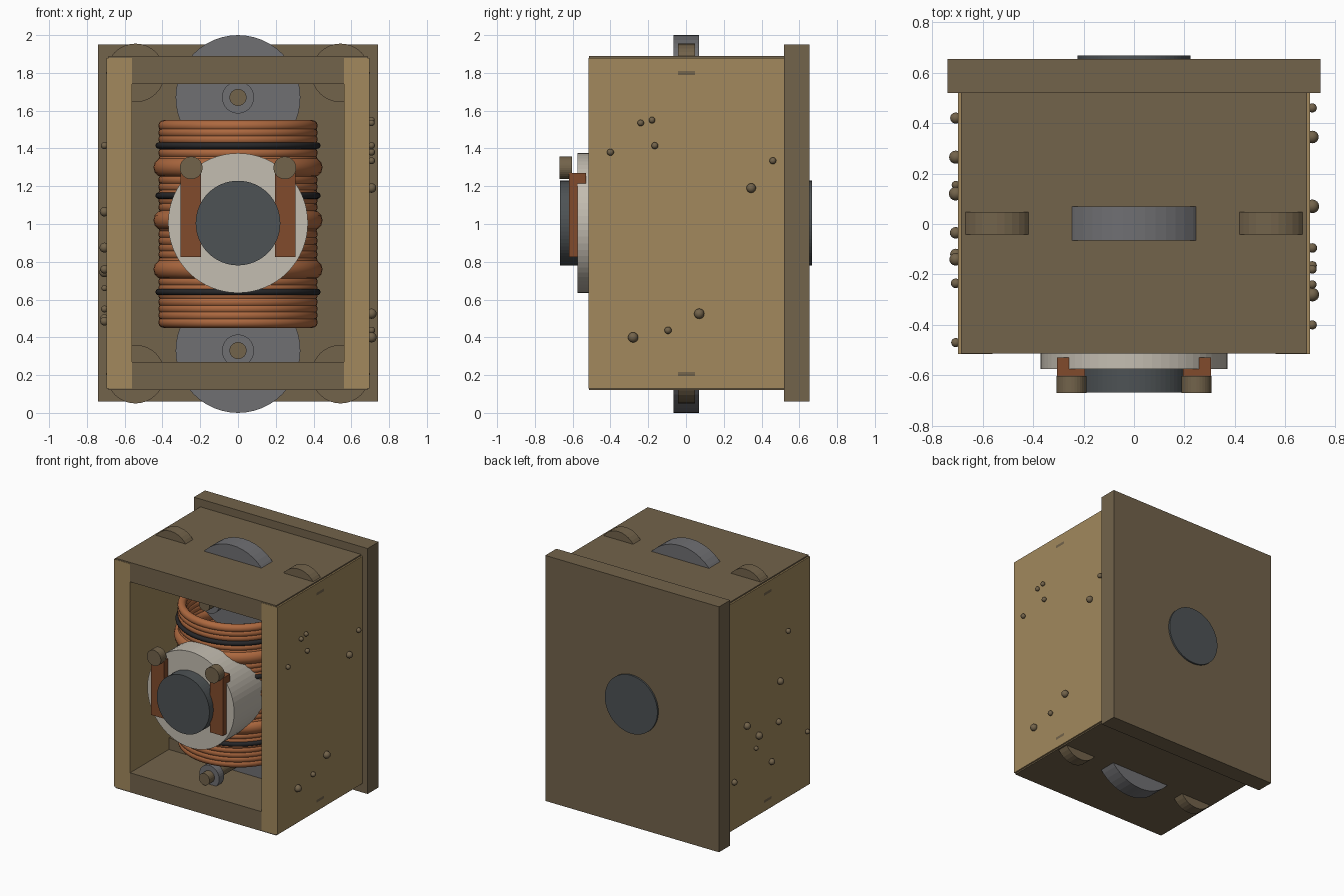
import bpy, math

if "Cube" in bpy.data.objects:
    bpy.data.objects.remove(bpy.data.objects["Cube"])


def mat(name, r, g, b):
    m = bpy.data.materials.new(name)
    m.diffuse_color = (r, g, b, 1)
    m.use_nodes = True
    m.node_tree.nodes["Principled BSDF"].inputs["Base Color"].default_value = m.diffuse_color
    return m


TAN = mat("tan_wood", 0.36, 0.25, 0.11)
BROWN = mat("dark_wood", 0.17, 0.125, 0.07)
STEEL = mat("steel", 0.16, 0.16, 0.17)
IRON = mat("dark_iron", 0.075, 0.085, 0.09)
CREAM = mat("ceramic", 0.55, 0.51, 0.44)
COPPER = mat("copper", 0.42, 0.14, 0.05)
RUST = mat("brush_copper", 0.22, 0.07, 0.025)
BLACK = mat("black_band", 0.02, 0.02, 0.022)


def finish(name, m):
    o = bpy.context.object
    o.name = name
    o.data.materials.append(m)
    return o


def box(name, lo, hi, m):
    bpy.ops.mesh.primitive_cube_add(size=1, location=[(a + b) / 2 for a, b in zip(lo, hi)])
    o = finish(name, m)
    o.scale = [b - a for a, b in zip(lo, hi)]
    return o


def rod(name, x, z, r, y0, y1, m, n=32):
    """Cylinder lying along y."""
    bpy.ops.mesh.primitive_cylinder_add(vertices=n, radius=r, depth=y1 - y0,
                                        location=(x, (y0 + y1) / 2, z),
                                        rotation=(math.pi / 2, 0, 0))
    return finish(name, m)


def ring(name, z, major, minor, m):
    bpy.ops.mesh.primitive_torus_add(major_segments=48, minor_segments=12, location=(0, 0, z),
                                     major_radius=major, minor_radius=minor)
    o = finish(name, m)
    bpy.ops.object.shade_smooth()
    return o


# Housing, open at the front
box("back_plate", (-0.74, 0.52, 0.06), (0.74, 0.655, 1.95), BROWN)
box("top_wall", (-0.685, -0.513, 1.74), (0.685, 0.525, 1.89), BROWN)
box("bottom_wall", (-0.685, -0.513, 0.12), (0.685, 0.525, 0.27), BROWN)
for s in (-1, 1):
    x0, x1 = sorted((s * 0.56, s * 0.697))
    box("side_wall", (x0, -0.515, 0.13), (x1, 0.525, 1.88), TAN)

# Pulley wheels with axles and washers, plus wooden corner discs
for zw, zc in ((1.67, 1.80), (0.33, 0.205)):
    rod("pulley_wheel", 0, zw, 0.33, -0.065, 0.07, STEEL, 48)
    rod("pulley_axle", 0, zw, 0.045, -0.41, 0.41, BROWN, 24)
    for y0 in (-0.35, 0.29):
        rod("axle_washer", 0, zw, 0.085, y0, y0 + 0.06, STEEL, 32)
    for s in (-1, 1):
        rod("corner_disc", s * 0.543, zc, 0.155, -0.042, 0.048, BROWN, 32)

# Drum and central shaft running front to back
rod("drum", 0, 1.005, 0.37, -0.575, 0.54, CREAM, 64)
rod("central_shaft", 0, 1.005, 0.224, -0.668, 0.668, IRON, 64)

# Copper winding, thicker turns and black bands
N = 30
for i in range(N):
    ring("coil_turn", 0.48 + i * 1.04 / (N - 1), 0.392, 0.03, COPPER)
for z in (0.76, 1.02, 1.30):
    ring("thick_turn", z, 0.395, 0.053, COPPER)
for z in (0.64, 1.15, 1.415):
    ring("black_band", z, 0.42, 0.017, BLACK)

# Contact brushes with round terminals
for s in (-1, 1):
    x0, x1 = sorted((s * 0.195, s * 0.305))
    box("brush", (x0, -0.62, 0.825), (x1, -0.53, 1.27), RUST)
    rod("brush_terminal", s * 0.248, 1.297, 0.06, -0.67, -0.603, BROWN, 32)

# Rivets scattered on the side walls: (y, z, radius)
RIGHT = [(-0.24, 1.535, .017), (-0.18, 1.55, .017), (-0.165, 1.415, .018), (-0.4, 1.38, .018),
         (0.46, 1.335, .018), (0.345, 1.19, .025), (0.07, 0.525, .027), (-0.095, 0.437, .019),
         (-0.28, 0.40, .027)]
LEFT = [(-0.235, 1.415, .019), (-0.14, 1.065, .025), (0.265, 0.875, .026), (-0.12, 0.76, .022),
        (0.12, 0.745, .027), (-0.47, 0.55, .018), (0.155, 0.66, .016), (-0.035, 0.485, .023),
        (0.42, 0.50, .022)]
for s, spots in ((1, RIGHT), (-1, LEFT)):
    for y, z, r in spots:
        bpy.ops.mesh.primitive_uv_sphere_add(segments=16, ring_count=10, radius=r,
                                             location=(s * 0.707, y, z))
        finish("rivet", BROWN)
        bpy.ops.object.shade_smooth()
